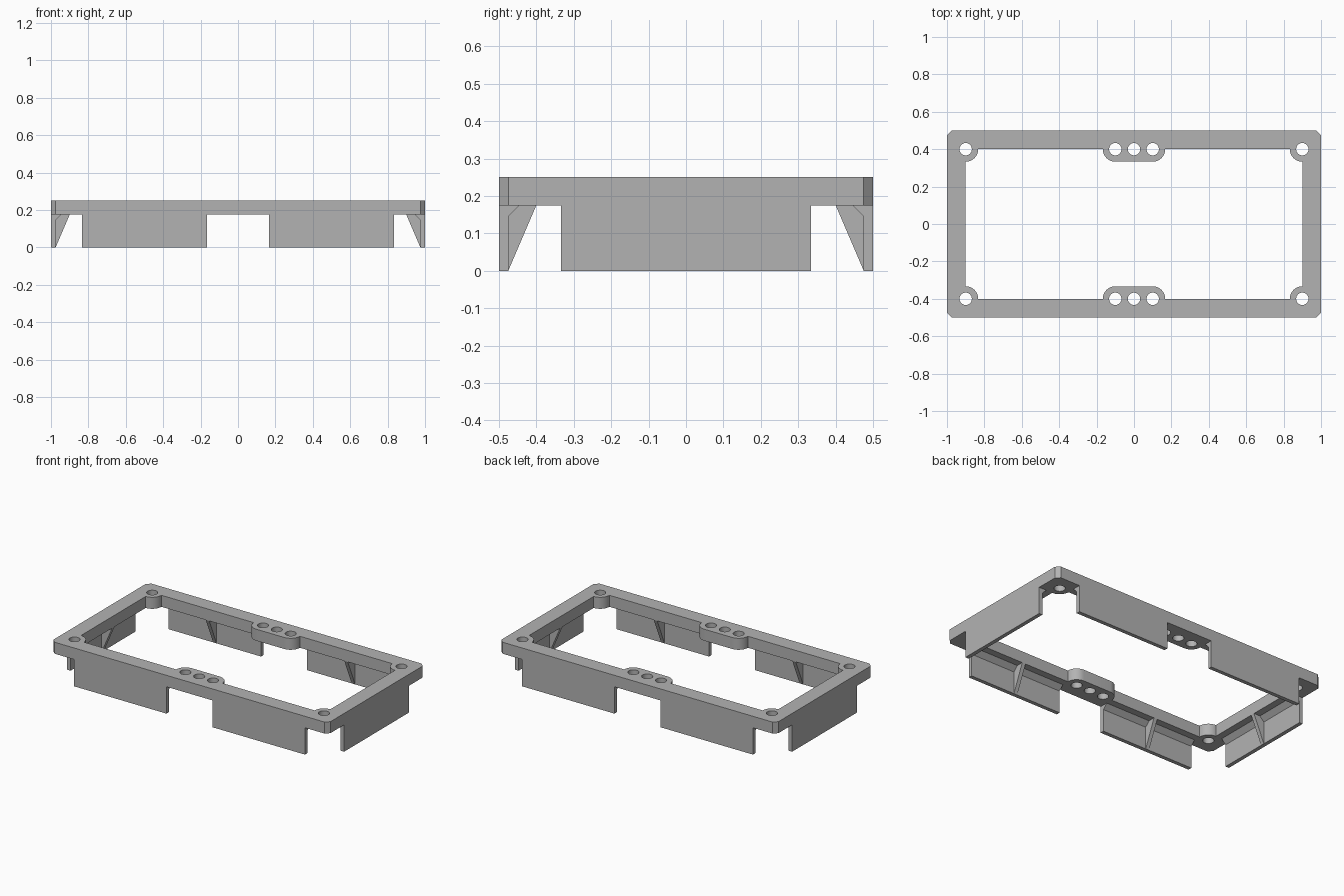
import bpy, bmesh
from math import cos, sin, pi
from mathutils import Matrix, Vector

if "Cube" in bpy.data.objects:
    bpy.data.objects.remove(bpy.data.objects["Cube"])

LEDGE, TOP = 0.175, 0.25          # underside and top of the frame plate
HOLE, BOSS = 0.033, 0.067         # screw hole and boss radii

grey = bpy.data.materials.new("plain_grey")
grey.use_nodes = True
colour = (0.45, 0.45, 0.45, 1)
grey.diffuse_color = colour
grey.node_tree.nodes["Principled BSDF"].inputs["Base Color"].default_value = colour


def arc(cx, cy, r, start, end, steps):
    angles = [start + (end - start) * i / steps for i in range(steps + 1)]
    return [(cx + r * cos(a), cy + r * sin(a)) for a in angles]


def mirrored_loop(quarter):
    """Complete a closed outline from its +x +y quarter."""
    half = quarter + [(-x, y) for x, y in reversed(quarter)]
    return half + [(x, -y) for x, y in reversed(half)]


def plate(name, loops, bottom, top):
    """Flat plate with holes, from nested outlines."""
    curve = bpy.data.curves.new(name, "CURVE")
    curve.dimensions = "2D"
    curve.fill_mode = "BOTH"
    curve.extrude = (top - bottom) / 2
    for loop in loops:
        spline = curve.splines.new("POLY")
        spline.points.add(len(loop) - 1)
        for point, (x, y) in zip(spline.points, loop):
            point.co = (x, y, 0, 1)
        spline.use_cyclic_u = True
    curve.materials.append(grey)
    obj = bpy.data.objects.new(name, curve)
    obj.location.z = (top + bottom) / 2
    bpy.context.collection.objects.link(obj)
    bpy.ops.object.select_all(action="DESELECT")
    obj.select_set(True)
    bpy.context.view_layer.objects.active = obj
    bpy.ops.object.convert(target="MESH")
    bpy.ops.object.shade_smooth_by_angle(angle=pi / 6)


def wall_prism(name, profile, length, edge, along, turn):
    """Extrude an (inset, height) profile along one frame edge."""
    bm = bmesh.new()
    face = bm.faces.new([bm.verts.new((-length / 2, inset, z)) for inset, z in profile])
    ext = bmesh.ops.extrude_face_region(bm, geom=[face])
    verts = [g for g in ext["geom"] if isinstance(g, bmesh.types.BMVert)]
    bmesh.ops.translate(bm, verts=verts, vec=(length, 0, 0))
    bm.transform(Matrix.Rotation(turn, 4, "Z") @ Matrix.Translation(Vector((along, -edge, 0))))
    bmesh.ops.recalc_face_normals(bm, faces=bm.faces)
    mesh = bpy.data.meshes.new(name)
    bm.to_mesh(mesh)
    bm.free()
    mesh.materials.append(grey)
    bpy.context.collection.objects.link(bpy.data.objects.new(name, mesh))


# Frame plate: chamfered outside, bosses inside, screw holes
outer = mirrored_loop([(1, 0.475), (0.975, 0.5)])
inner = mirrored_loop(arc(0.9, 0.4, BOSS, 1.5 * pi, pi, 10)
                      + arc(0.1, 0.4, BOSS, 0, -pi / 2, 10))
holes = [arc(x, y, HOLE, 0, 2 * pi, 32)[:-1]
         for x in (-0.9, -0.1, 0, 0.1, 0.9) for y in (-0.4, 0.4)]
plate("frame_plate", [outer, inner] + holes, LEDGE, TOP)

# Skirt panels with a sloped fillet, each braced by a central rib
panel = [(0, 0), (0, LEDGE), (0.055, LEDGE), (0.025, 0.145), (0.025, 0)]
rib = [(0.025, 0), (0.025, LEDGE), (0.1, LEDGE)]
skirts = [("front_right", 0.5, -0.5, 0), ("front_left", 0.5, 0.5, 0),
          ("back_left", 0.5, -0.5, pi), ("back_right", 0.5, 0.5, pi),
          ("left", 1, 0, pi / 2), ("right", 1, 0, -pi / 2)]
for side, edge, along, turn in skirts:
    wall_prism(side + "_skirt_panel", panel, 0.667, edge, along, turn)
    wall_prism(side + "_rib", rib, 0.025, edge, along, turn)
